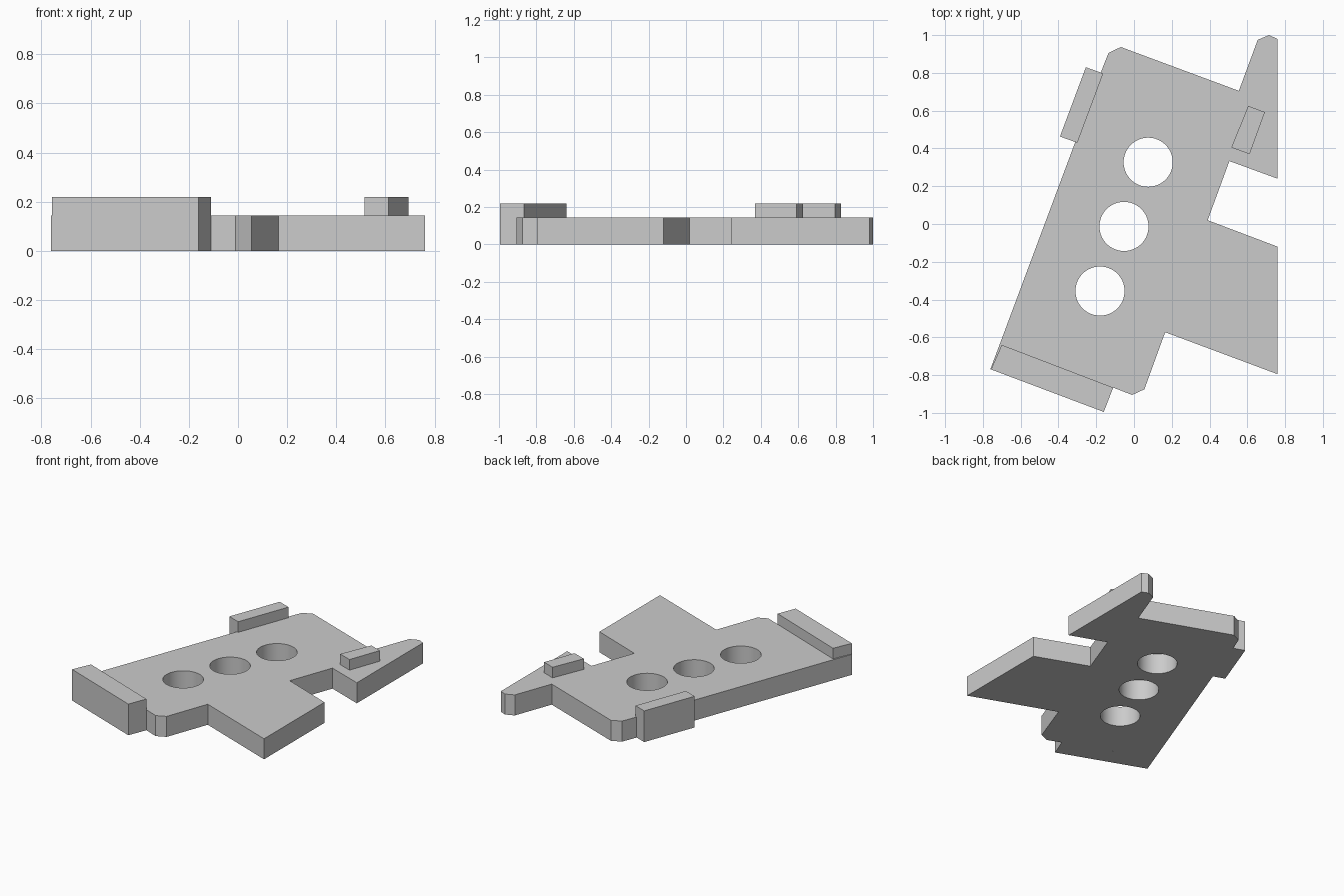
import bpy
import bmesh

cube = bpy.data.objects.get("Cube")
if cube:
    bpy.data.objects.remove(cube, do_unlink=True)

PLATE_H, TAB_H = 0.145, 0.22

grey = bpy.data.materials.new("light_grey")
grey.use_nodes = True
grey.diffuse_color = (0.6, 0.6, 0.6, 1)
grey.node_tree.nodes["Principled BSDF"].inputs["Base Color"].default_value = grey.diffuse_color


def prism(name, outline, z0, z1):
    """Extrude a flat outline from z0 up to z1."""
    bm = bmesh.new()
    face = bm.faces.new([bm.verts.new((x, y, z0)) for x, y in outline])
    top = bmesh.ops.extrude_face_region(bm, geom=[face])["geom"]
    verts = [v for v in top if isinstance(v, bmesh.types.BMVert)]
    bmesh.ops.translate(bm, vec=(0, 0, z1 - z0), verts=verts)
    bmesh.ops.recalc_face_normals(bm, faces=bm.faces)
    mesh = bpy.data.meshes.new(name)
    bm.to_mesh(mesh)
    bm.free()
    mesh.materials.append(grey)
    obj = bpy.data.objects.new(name, mesh)
    bpy.context.collection.objects.link(obj)
    return obj


# Raised tab footprints; the first two points lie along the plate
front_tab = [(-0.70, -0.64), (-0.11, -0.866), (-0.16, -0.995), (-0.757, -0.77)]
back_tab = [(-0.163, 0.797), (-0.30, 0.43), (-0.392, 0.463), (-0.255, 0.83)]
prism("front_tab", front_tab, 0, TAB_H)
prism("back_tab", back_tab, 0, TAB_H)
prism("right_block", [(0.605, 0.625), (0.693, 0.592), (0.612, 0.37), (0.515, 0.405)],
      PLATE_H, TAB_H)

# Main plate, notched where the tabs meet it
plate = prism("plate", [
    (-0.135, 0.905), (-0.07, 0.937), (0.555, 0.705), (0.655, 0.975),
    (0.715, 1.0), (0.76, 0.98), (0.76, 0.24), (0.505, 0.333),
    (0.39, 0.02), (0.76, -0.12), (0.76, -0.795), (0.165, -0.573),
    (0.055, -0.875), (-0.01, -0.905),
    front_tab[1], front_tab[0], front_tab[3], (-0.76, -0.768),
    (-0.311, 0.434), back_tab[1], back_tab[0], (-0.176, 0.802),
], 0, PLATE_H)

# Three round through holes
for x, y in [(0.075, 0.327), (-0.053, -0.013), (-0.18, -0.355)]:
    bpy.ops.mesh.primitive_cylinder_add(vertices=64, radius=0.13, depth=1, location=(x, y, 0))
    cutter = bpy.context.object
    cutter.name = "hole_cutter"
    cutter.hide_render = True
    cutter.data.materials.append(grey)
    cut = plate.modifiers.new("hole", 'BOOLEAN')
    cut.operation = 'DIFFERENCE'
    cut.solver = 'EXACT'
    cut.object = cutter
    bpy.context.view_layer.objects.active = plate
    bpy.ops.object.modifier_apply(modifier=cut.name)
    bpy.data.objects.remove(cutter, do_unlink=True)

# Smooth hole walls, sharp edges elsewhere
bpy.ops.object.select_all(action='DESELECT')
plate.select_set(True)
bpy.context.view_layer.objects.active = plate
bpy.ops.object.shade_smooth_by_angle(angle=0.3)
